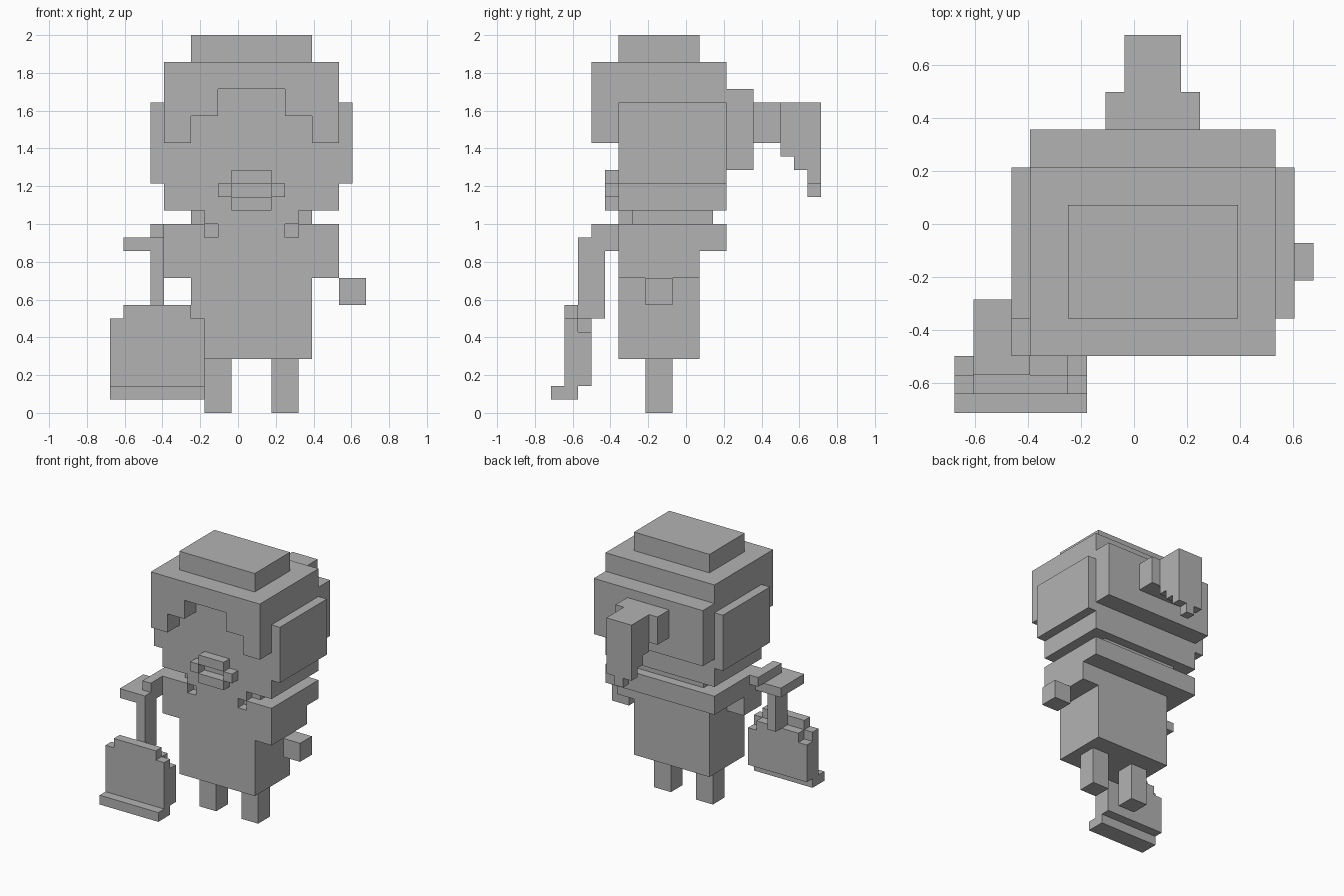
import bpy
import bmesh
from mathutils import Vector

cube = bpy.data.objects.get("Cube")
if cube:
    bpy.data.objects.remove(cube)

UNIT = 1 / 14                      # edge of one block
ORIGIN = Vector((9.5, 10, 0))      # block coordinates of the world origin
MID = 10.5                         # mirror plane of the figure, in blocks

grey = bpy.data.materials.new("plain_grey")
grey.use_nodes = True
grey.diffuse_color = (0.45, 0.45, 0.45, 1)
grey.node_tree.nodes["Principled BSDF"].inputs["Base Color"].default_value = grey.diffuse_color


def part(name, *boxes, mirror=False):
    """One object from blocks given as (x range, y range, z range)."""
    bm = bmesh.new()
    boxes = list(boxes)
    if mirror:
        boxes += [((2 * MID - x[1], 2 * MID - x[0]), y, z) for x, y, z in boxes]
    for box in boxes:
        low = (Vector([r[0] for r in box]) - ORIGIN) * UNIT
        high = (Vector([r[1] for r in box]) - ORIGIN) * UNIT
        for v in bmesh.ops.create_cube(bm, size=1)["verts"]:
            v.co = [(a + b) / 2 + c * (b - a) for a, b, c in zip(low, high, v.co)]
    mesh = bpy.data.meshes.new(name)
    bm.to_mesh(mesh)
    bm.free()
    mesh.materials.append(grey)
    obj = bpy.data.objects.new(name, mesh)
    bpy.context.collection.objects.link(obj)
    return obj


# Legs and body
part("legs", ((7, 9), (7, 9), (0, 4)), mirror=True)
part("torso", ((6, 15), (5, 11), (4, 12)))
part("right_sleeve", ((4, 6), (5, 8), (10, 12)))
part("left_sleeve", ((15, 17), (5, 11), (10, 12)))
part("left_hand", ((17, 19), (7, 9), (8, 10)))

# Shoulder cape with two small collar notches in front
part("cape", ((4, 17), (5, 13), (12, 13)), ((4, 17), (6, 13), (13, 14)))
part("cape_front_corners", ((4, 7), (5, 6), (13, 14)), mirror=True)
part("collar_front", ((8, 13), (5, 6), (13, 14)), ((7, 14), (5, 6), (14, 15)))
part("neck", ((6, 15), (6, 12), (14, 15)))

# Head, ears and the raised mouth ring
part("head", ((4, 17), (5, 13), (15, 26)))
part("ears", ((3, 4), (5, 13), (17, 23)), mirror=True)
part("lips", ((9, 12), (4, 5), (15, 16)), ((9, 12), (4, 5), (17, 18)))
part("mouth_corners", ((8, 9), (4, 5), (16, 17)), mirror=True)

# Hair: stepped fringe, crown, back and ponytail
part("fringe_top", ((4, 17), (3, 5), (24, 26)))
part("fringe_sides", ((4, 6), (3, 5), (20, 24)), ((6, 8), (3, 5), (22, 24)), mirror=True)
part("crown", ((6, 15), (5, 11), (26, 28)))
part("back_hair", ((4, 17), (13, 15), (18, 24)))
part("hair_tie", ((8, 13), (15, 17), (20, 23)))
part("ponytail",
     ((9, 12), (17, 18), (19, 23)),
     ((9, 12), (18, 19), (18, 23)),
     ((9, 12), (19, 20), (17, 23)),
     ((10, 11), (19, 20), (16, 17)))

# Right arm holding the dustpan by its handle
part("right_arm", ((3, 4), (3, 7), (13, 14)))
part("dustpan_grip", ((1, 4), (2, 6), (12, 13)))
part("dustpan_handle", ((3, 4), (2, 4), (7, 12)))
part("dustpan",
     ((0, 7), (1, 2), (2, 7)),
     ((1, 6), (1, 2), (7, 8)),
     ((0, 7), (2, 3), (2, 6)),
     ((1, 6), (2, 3), (6, 7)))
part("dustpan_lip", ((0, 7), (0, 2), (1, 2)))
